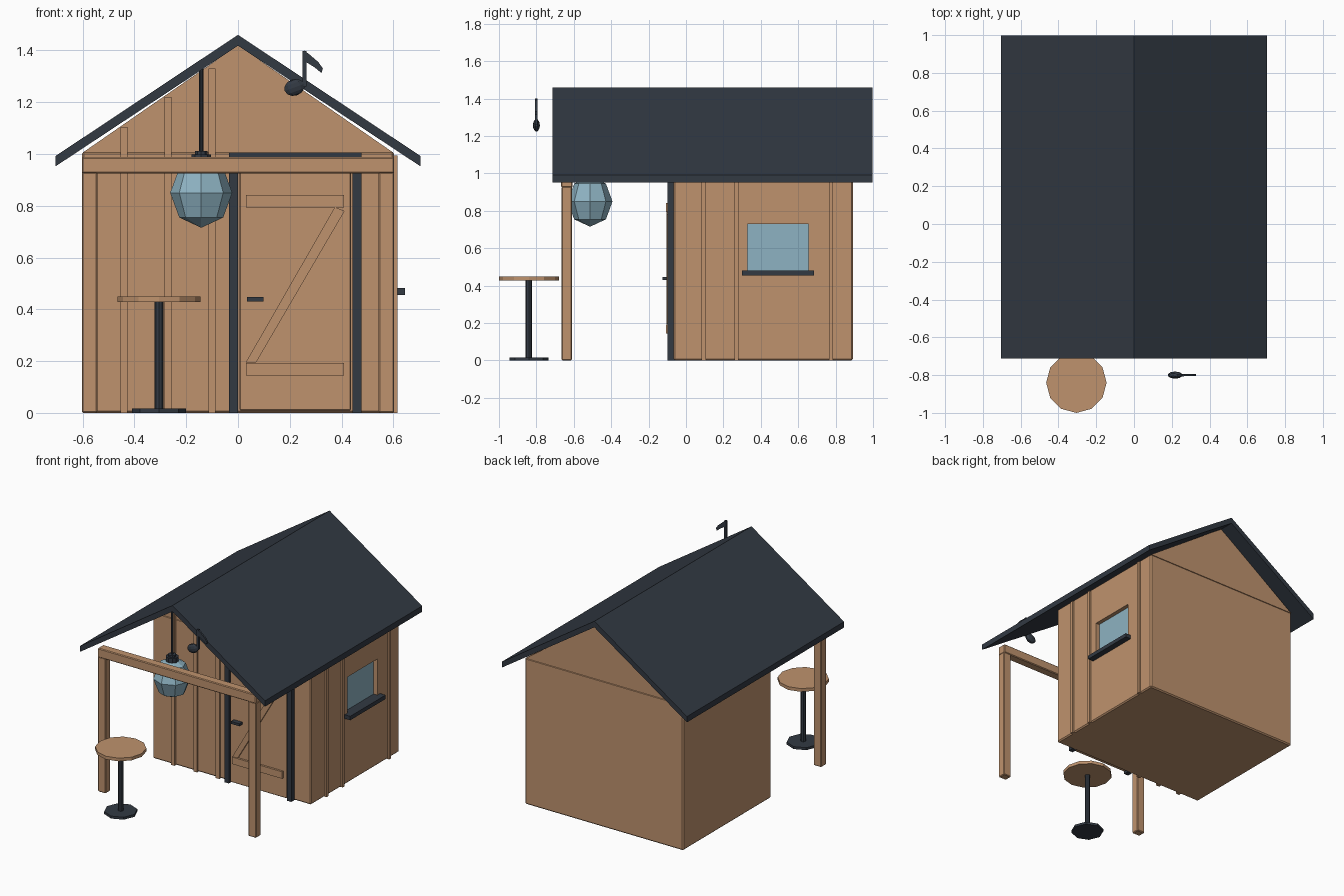
import bpy, bmesh
from math import radians, pi
from mathutils import Matrix

if "Cube" in bpy.data.objects:
    bpy.data.objects.remove(bpy.data.objects["Cube"])


def material(name, rgb):
    m = bpy.data.materials.new(name)
    m.diffuse_color = (*rgb, 1)
    m.use_nodes = True
    m.node_tree.nodes["Principled BSDF"].inputs["Base Color"].default_value = m.diffuse_color
    return m


WOOD = material("wood", (0.52, 0.29, 0.155))
DARK = material("dark_metal", (0.032, 0.041, 0.055))
GLASS = material("glass", (0.27, 0.45, 0.54))


def finish(name, bm, mat, bevel=0):
    if bevel:
        bmesh.ops.bevel(bm, geom=bm.edges[:], offset=bevel, segments=1, affect='EDGES')
    bmesh.ops.recalc_face_normals(bm, faces=bm.faces[:])
    me = bpy.data.meshes.new(name)
    bm.to_mesh(me)
    bm.free()
    ob = bpy.data.objects.new(name, me)
    bpy.context.collection.objects.link(ob)
    me.materials.append(mat)
    return ob


def box(name, x, y, z, mat, bevel=0):
    bm = bmesh.new()
    bmesh.ops.create_cube(bm, size=1)
    for v in bm.verts:
        for i, (a, b) in enumerate((x, y, z)):
            v.co[i] = a if v.co[i] < 0 else b
    return finish(name, bm, mat, bevel)


def cylinder(name, x, y, z, r, mat, sides=12):
    bm = bmesh.new()
    place = Matrix.Translation((x, y, (z[0] + z[1]) / 2))
    bmesh.ops.create_cone(bm, cap_ends=True, segments=sides, radius1=r, radius2=r,
                          depth=z[1] - z[0], matrix=place)
    return finish(name, bm, mat)


def ball(name, loc, scale, mat, seg, rings, tilt=0):
    bm = bmesh.new()
    m = Matrix.Translation(loc) @ Matrix.Rotation(tilt, 4, 'Y') @ Matrix.Diagonal((*scale, 1))
    bmesh.ops.create_uvsphere(bm, u_segments=seg, v_segments=rings, radius=1, matrix=m)
    return finish(name, bm, mat)


def extrude_xz(name, points, y, mat):
    # profile in the front plane, extruded along y
    bm = bmesh.new()
    face = bm.faces.new([bm.verts.new((px, y[0], pz)) for px, pz in points])
    new = bmesh.ops.extrude_face_region(bm, geom=[face])["geom"]
    bmesh.ops.translate(bm, vec=(0, y[1] - y[0], 0),
                        verts=[g for g in new if isinstance(g, bmesh.types.BMVert)])
    return finish(name, bm, mat)


# hut body with recessed window opening
body = box("hut_walls", (-0.603, 0.603), (-0.067, 0.892), (0, 1.008), WOOD, 0.008)
cutter = box("window_cutter", (0.565, 0.7), (0.33, 0.655), (0.475, 0.73), WOOD)
cutter.hide_render = True
mod = body.modifiers.new("window_hole", 'BOOLEAN')
mod.operation = 'DIFFERENCE'
mod.object = cutter
mod.solver = 'EXACT'
bpy.context.view_layer.objects.active = body
bpy.ops.object.modifier_apply(modifier=mod.name)
bpy.data.objects.remove(cutter)

box("window_pane", (0.555, 0.575), (0.325, 0.66), (0.47, 0.735), GLASS)
box("window_sill", (0.565, 0.645), (0.30, 0.685), (0.455, 0.482), DARK)

# gables and roof
extrude_xz("gable", [(-0.6, 1.005), (0.6, 1.005), (0, 1.42)], (-0.067, 0.892), WOOD)
extrude_xz("roof", [(-0.705, 0.952), (0, 1.418), (0.705, 0.952),
                    (0.705, 0.992), (0, 1.46), (-0.705, 0.992)], (-0.713, 0.997), DARK)

# wall battens on front and right side
for x, top in ((-0.44, 1.105), (-0.27, 1.22), (-0.1, 1.33)):
    box("front_batten", (x - 0.0135, x + 0.0135), (-0.08, -0.06), (0, top), WOOD)
for y in (0.095, 0.27, 0.775):
    box("side_batten", (0.59, 0.616), (y - 0.011, y + 0.011), (0, 0.995), WOOD)

# door and frame
box("door", (0.005, 0.437), (-0.093, -0.06), (0.01, 0.98), WOOD, 0.004)
for x in (-0.034, 0.442):
    box("door_jamb", (x, x + 0.034), (-0.1, -0.06), (0, 0.985), DARK)
box("door_lintel", (-0.034, 0.476), (-0.1, -0.06), (0.982, 1.006), DARK)
for z in (0.145, 0.793):
    box("door_rail", (0.03, 0.41), (-0.107, -0.09), (z, z + 0.048), WOOD)
extrude_xz("door_brace", [(0.03, 0.195), (0.07, 0.195), (0.412, 0.78), (0.374, 0.795)],
           (-0.104, -0.09), WOOD)
box("door_handle", (0.035, 0.098), (-0.126, -0.09), (0.43, 0.447), DARK)

# porch posts and beam
for x in (-0.603, 0.543):
    box("porch_post", (x, x + 0.06), (-0.665, -0.61), (0, 0.93), WOOD, 0.005)
box("porch_beam", (-0.603, 0.603), (-0.667, -0.606), (0.925, 0.988), WOOD, 0.005)

# hanging lantern
LX, LY = -0.142, -0.513
ball("lantern_glass", (LX, LY, 0.85), (0.12, 0.12, 0.135), GLASS, 8, 4)
cylinder("lantern_cap", LX, LY, (0.962, 0.998), 0.04, DARK, 10)
cylinder("lantern_collar", LX, LY, (0.995, 1.012), 0.026, DARK, 10)
cylinder("lantern_rod", LX, LY, (1.0, 1.335), 0.008, DARK, 8)

# round standing table
TX, TY = -0.305, -0.84
cylinder("table_top", TX, TY, (0.428, 0.45), 0.16, WOOD, 12)
cylinder("table_pole", TX, TY, (0.01, 0.43), 0.017, DARK, 8)
cylinder("table_base", TX, TY, (0, 0.017), 0.105, DARK, 8)

# musical note sign
ball("note_head", (0.218, -0.8, 1.257), (0.042, 0.019, 0.032), DARK, 10, 6, radians(-20))
box("note_stem", (0.25, 0.264), (-0.807, -0.793), (1.26, 1.398), DARK)
extrude_xz("note_flag", [(0.255, 1.4), (0.275, 1.385), (0.31, 1.355), (0.328, 1.33),
                         (0.322, 1.313), (0.295, 1.335), (0.255, 1.36)], (-0.806, -0.794), DARK)
